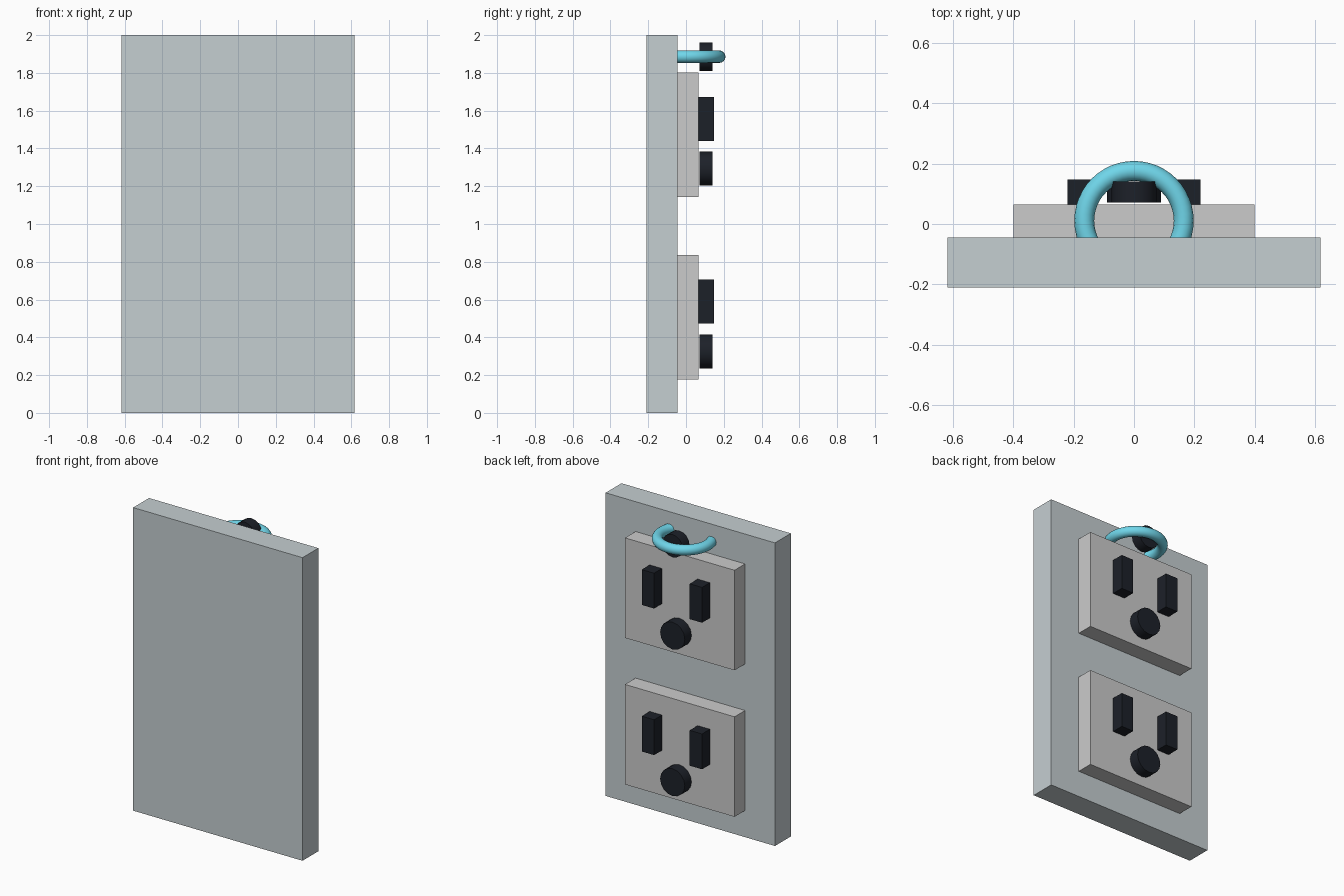
import bpy
from math import pi, radians

if "Cube" in bpy.data.objects:
    bpy.data.objects.remove(bpy.data.objects["Cube"])


def material(name, rgb):
    m = bpy.data.materials.new(name)
    m.diffuse_color = (*rgb, 1)
    m.use_nodes = True
    m.node_tree.nodes["Principled BSDF"].inputs["Base Color"].default_value = m.diffuse_color
    return m


PLATE = material("plate_grey", (0.56, 0.62, 0.64))
FACE = material("face_grey", (0.68, 0.68, 0.70))
DARK = material("dark", (0.012, 0.015, 0.022))
CYAN = material("cyan", (0.16, 0.67, 0.82))


def finish(name, mat, smooth=False):
    ob = bpy.context.object
    ob.name = name
    ob.data.materials.append(mat)
    if smooth:
        bpy.ops.object.shade_smooth_by_angle(angle=radians(40))
    return ob


def box(name, x, y, z, mat):
    """Box from (min, max) ranges."""
    lo, hi = zip(x, y, z)
    bpy.ops.mesh.primitive_cube_add(size=1, location=[(a + b) / 2 for a, b in zip(lo, hi)])
    bpy.context.object.scale = [b - a for a, b in zip(lo, hi)]
    bpy.ops.object.transform_apply(location=False, rotation=False, scale=True)
    return finish(name, mat)


def disc(name, radius, z, mat):
    """Short round peg pointing along y."""
    bpy.ops.mesh.primitive_cylinder_add(vertices=16, radius=radius, depth=0.07,
                                        location=(0, 0.106, z), rotation=(pi / 2, 0, 0))
    return finish(name, mat, True)


# Wall plate
box("wall_plate", (-0.618, 0.618), (-0.21, -0.045), (0, 2), PLATE)

# Two identical sockets: raised face, two slots, round ground hole
for label, z in (("lower", 0.176), ("upper", 1.143)):
    box(f"{label}_socket_face", (-0.4, 0.4), (-0.05, 0.065), (z, z + 0.66), FACE)
    for side, s in (("left", -1), ("right", 1)):
        box(f"{label}_{side}_slot", sorted((s * 0.13, s * 0.22)), (0.06, 0.147),
            (z + 0.297, z + 0.53), DARK)
    disc(f"{label}_ground_hole", 0.09, z + 0.15, DARK)

# Hanging ring, sunk into the plate, with a peg inside it
bpy.ops.mesh.primitive_torus_add(major_radius=0.165, minor_radius=0.033, major_segments=48,
                                 minor_segments=16, location=(0, 0.011, 1.886))
finish("ring", CYAN, True)
disc("ring_peg", 0.075, 1.886, DARK)
